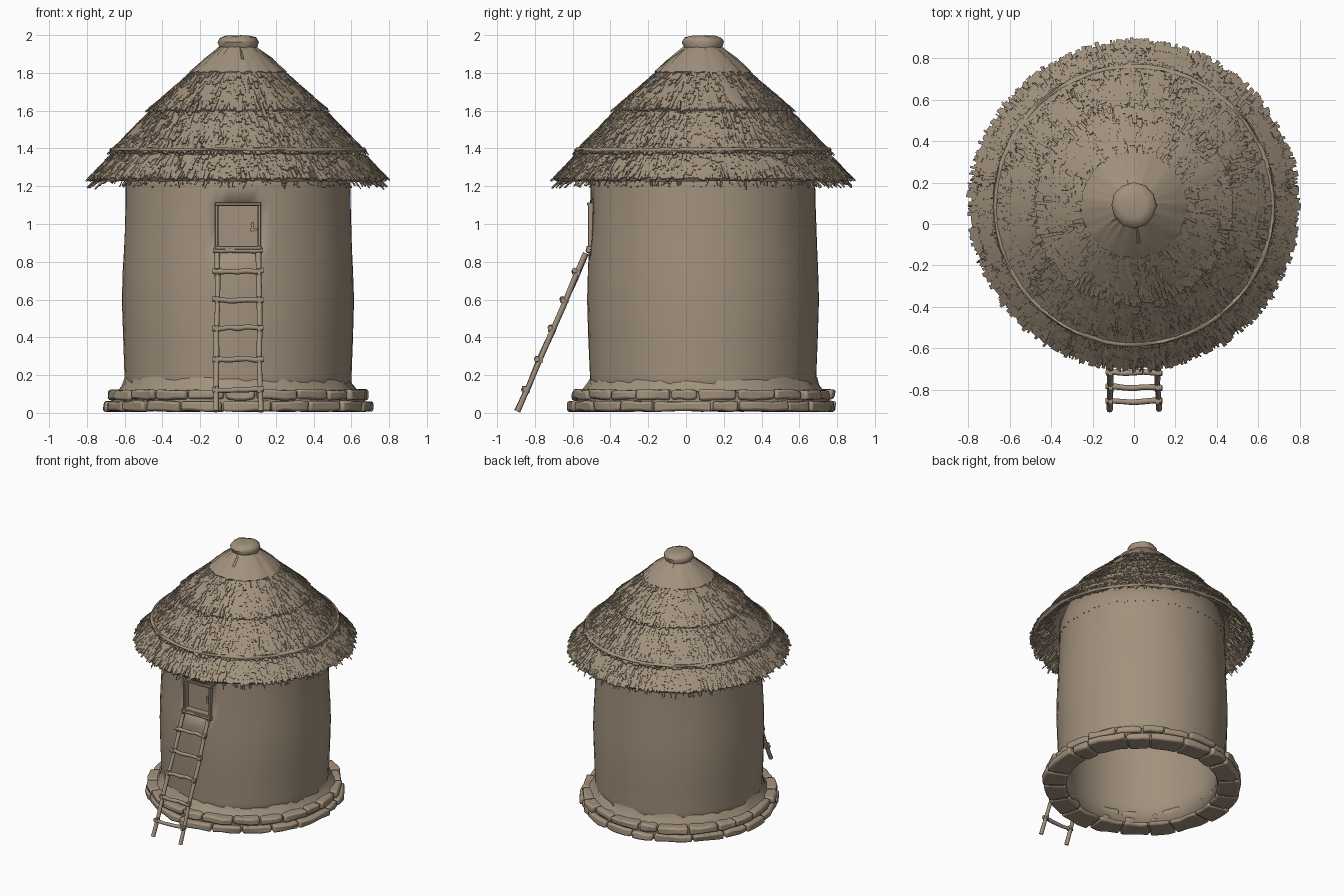
import bpy, bmesh, math, random
from math import cos, sin, pi, tau
from mathutils import Vector, Matrix

random.seed(4)
rnd = random.uniform
if "Cube" in bpy.data.objects:
    bpy.data.objects.remove(bpy.data.objects["Cube"])

CENTRE_Y = 0.09
CLAY = (0.36, 0.285, 0.205, 1)
clay = bpy.data.materials.new("tan clay")
clay.use_nodes = True
clay.diffuse_color = CLAY
bsdf = clay.node_tree.nodes["Principled BSDF"]
bsdf.inputs["Base Color"].default_value = CLAY
bsdf.inputs["Roughness"].default_value = 0.9


def finish(name, bm, smooth=None, y=CENTRE_Y):
    """Turn a bmesh into a named object."""
    bmesh.ops.recalc_face_normals(bm, faces=bm.faces)
    mesh = bpy.data.meshes.new(name)
    bm.to_mesh(mesh)
    bm.free()
    mesh.materials.append(clay)
    ob = bpy.data.objects.new(name, mesh)
    bpy.context.collection.objects.link(ob)
    ob.location.y = y
    if smooth:
        bpy.ops.object.select_all(action='DESELECT')
        ob.select_set(True)
        bpy.context.view_layer.objects.active = ob
        bpy.ops.object.shade_smooth_by_angle(angle=math.radians(smooth))
    return ob


def lathe(profile, seg, jitter=0.0, closed=False):
    """Revolve (radius, height) points around z."""
    bm = bmesh.new()
    rings = []
    for r, z in profile:
        ring = []
        for i in range(seg):
            a = tau * i / seg - pi / 2
            rr = r + rnd(-jitter, jitter)
            ring.append(bm.verts.new((rr * cos(a), rr * sin(a), z + rnd(-jitter, jitter))))
        rings.append(ring)
    pairs = list(zip(rings, rings[1:]))
    if closed:
        pairs.append((rings[-1], rings[0]))
    for lo, hi in pairs:
        for i in range(seg):
            j = (i + 1) % seg
            bm.faces.new((lo[i], lo[j], hi[j], hi[i]))
    return bm


def box(bm, centre, size):
    m = Matrix.Translation(centre) @ Matrix.Diagonal((*size, 1))
    bmesh.ops.create_cube(bm, size=1, matrix=m)


def rod(bm, start, end, radius, wobble=0.004, sides=8, steps=6):
    """Slightly crooked pole between two points."""
    start, end = Vector(start), Vector(end)
    turn = (end - start).to_track_quat('Z', 'Y')
    rings = []
    for k in range(steps + 1):
        p = start.lerp(end, k / steps)
        off = Vector((rnd(-wobble, wobble), rnd(-wobble, wobble), 0))
        r = radius * rnd(0.88, 1.1)
        rings.append([bm.verts.new(p + turn @ (off + Vector((r * cos(tau * i / sides), r * sin(tau * i / sides), 0))))
                      for i in range(sides)])
    for lo, hi in zip(rings, rings[1:]):
        for i in range(sides):
            j = (i + 1) % sides
            bm.faces.new((lo[i], lo[j], hi[j], hi[i]))
    bm.faces.new(rings[0])
    bm.faces.new(rings[-1])


# Hollow clay wall with a window opening
WIN_LOW, WIN_HIGH = 0.88, 1.105
wall_profile = [(0.597, 0.03), (0.6, 0.2), (0.608, 0.4), (0.614, 0.6), (0.61, 0.75),
                (0.604, WIN_LOW), (0.599, 1.0), (0.597, WIN_HIGH), (0.595, 1.2), (0.592, 1.38)]
bm = lathe(wall_profile, 64, 0.0015)
opening = [f for f in bm.faces
           if abs(f.calc_center_median().x) < 0.11 and f.calc_center_median().y < 0
           and WIN_LOW < f.calc_center_median().z < WIN_HIGH]
bmesh.ops.delete(bm, geom=opening, context='FACES')
wall = finish("wall", bm, 40)
shell = wall.modifiers.new("thickness", 'SOLIDIFY')
shell.thickness = 0.055
shell.offset = -1

# Ragged plaster at the wall foot
finish("wall_foot_plaster", lathe([(0.595, 0.185), (0.612, 0.15), (0.64, 0.11), (0.56, 0.09)], 48, 0.01), 50)

# Stone ring in two courses
def stone(bm, a0, a1, r0, r1, z0, z1, steps=3):
    rows = []
    for k in range(steps + 1):
        a = a0 + (a1 - a0) * k / steps
        corners = ((r0, z0), (r1, z0), (r1, z1), (r0, z1))
        row = []
        for r, z in corners:
            rr = r + rnd(-0.009, 0.009)
            row.append(bm.verts.new((rr * cos(a), rr * sin(a), z + rnd(-0.005, 0.005))))
        rows.append(row)
    for lo, hi in zip(rows, rows[1:]):
        for i in range(4):
            j = (i + 1) % 4
            bm.faces.new((lo[i], lo[j], hi[j], hi[i]))
    bm.faces.new(rows[0])
    bm.faces.new(rows[-1])


for name, count, z0, z1, outer in (("lower_stones", 19, 0.008, 0.062, 0.715),
                                   ("upper_stones", 22, 0.07, 0.122, 0.705)):
    bm = bmesh.new()
    cuts = [tau * (i + rnd(-0.22, 0.22)) / count for i in range(count)]
    cuts.append(cuts[0] + tau)
    for a, b in zip(cuts, cuts[1:]):
        stone(bm, a + 0.008, b - 0.008, 0.545, outer + rnd(-0.02, 0.006), z0, z1)
    ob = finish(name, bm, 45)
    bevel = ob.modifiers.new("worn_edges", 'BEVEL')
    bevel.width = 0.013
    bevel.segments = 2
    bevel.limit_method = 'ANGLE'
finish("stone_mortar", lathe([(0.56, 0.015), (0.67, 0.015), (0.67, 0.11), (0.56, 0.11)], 48, closed=True), 40)

# Window: frame, recessed shutter, latch and sill
front = CENTRE_Y - 0.598
bm = bmesh.new()
mid = (WIN_LOW + WIN_HIGH) / 2
for s in (-1, 1):
    box(bm, (s * 0.113, front + 0.018, mid), (0.018, 0.06, 0.245))
box(bm, (0, front + 0.015, WIN_HIGH), (0.244, 0.06, 0.018))
box(bm, (0, front + 0.01, WIN_LOW - 0.006), (0.25, 0.06, 0.02))
frame = finish("window_frame", bm, y=0)
frame.modifiers.new("soft_edges", 'BEVEL').width = 0.004
bm = bmesh.new()
box(bm, (0, front + 0.045, mid), (0.22, 0.015, 0.225))
finish("window_shutter", bm, y=0)
bm = bmesh.new()
box(bm, (0.09, front + 0.025, 0.97), (0.055, 0.014, 0.014))
box(bm, (0.075, front + 0.025, 0.985), (0.012, 0.02, 0.05))
finish("shutter_latch", bm, y=0)
bm = bmesh.new()
rod(bm, (-0.13, front - 0.008, 0.86), (0.13, front - 0.008, 0.86), 0.013)
finish("window_sill", bm, 50, y=0)

# Ladder leaning below the window
bm = bmesh.new()
foot, head = Vector((0.118, -0.893, 0.008)), Vector((0.108, -0.53, 0.845))
for s in (-1, 1):
    rod(bm, (s * foot.x, foot.y, foot.z), (s * head.x, head.y, head.z), 0.0145, 0.003)
finish("ladder_rails", bm, 50, y=0)
bm = bmesh.new()
for z in (0.125, 0.285, 0.445, 0.6, 0.745):
    y = foot.lerp(head, z / head.z).y - 0.016
    rod(bm, (-0.136, y, z + rnd(-0.008, 0.008)), (0.136, y, z + rnd(-0.008, 0.008)), 0.014, 0.005)
    # Lashings where each rung meets the rails
    for s in (-1, 1):
        box(bm, (s * 0.113, y + 0.008, z), (0.02, 0.042, 0.034))
finish("ladder_rungs", bm, 50, y=0)

# Roof tiers, each with a thick lower lip
tiers = [("roof_top_tier", 0.1, 1.935, 0.255, 1.805, 0),
         ("roof_upper_tier", 0.235, 1.81, 0.472, 1.605, 900),
         ("roof_middle_tier", 0.445, 1.615, 0.675, 1.38, 2100),
         ("roof_eave_tier", 0.645, 1.39, 0.785, 1.245, 1500)]
for name, r0, z0, r1, z1, straws in tiers:
    rm, zm = (r0 + r1) / 2 + 0.003, (z0 + z1) / 2 + 0.003
    finish(name, lathe([(r0, z0), (rm, zm), (r1, z1), (r1 - 0.012, z1 - 0.018),
                        (r0 - 0.04, z0 - 0.025)], 72, 0.005), 40)
    if not straws:
        continue
    # Straw bundles lying down the slope
    bm = bmesh.new()
    slope = Vector((r1 - r0, z1 - z0)).normalized()
    for i in range(straws):
        t = rnd(0.0, 0.95) if i % 4 else rnd(0.88, 0.97)
        r, z, a = r0 + (r1 - r0) * t, z0 + (z1 - z0) * t, rnd(0, tau)
        out, side = Vector((cos(a), sin(a), 0)), Vector((-sin(a), cos(a), 0))
        down = out * slope.x + Vector((0, 0, slope.y))
        up = side.cross(down) * -1
        if up.z < 0:
            up = -up
        along = (down + side * rnd(-0.2, 0.2) + up * rnd(0.0, 0.09)).normalized()
        across = along.cross(up).normalized()
        m = Matrix((across, along, across.cross(along))).transposed().to_4x4()
        m.translation = out * r + Vector((0, 0, z)) + up * 0.002
        size = Matrix.Diagonal((rnd(0.005, 0.02), rnd(0.035, 0.075), rnd(0.006, 0.011), 1))
        bmesh.ops.create_cube(bm, size=1, matrix=m @ size)
    finish(name + "_straw", bm)

# Underside of the roof, parallel to the slope
finish("roof_lining", lathe([(0.775, 1.23), (0.58, 1.385), (0.3, 1.66), (0.06, 1.88)], 64, 0.004), 50)

# Straw fringe under the eave
bm = bmesh.new()
for i in range(700):
    a, r = rnd(0, tau), rnd(0.62, 0.755)
    z = 1.38 - 0.83 * (r - 0.58)
    b = a + rnd(-0.04, 0.04)
    step = rnd(0.03, 0.055)
    start = Vector((r * cos(a), r * sin(a), z))
    end = Vector(((r + step) * cos(b), (r + step) * sin(b), z - step))
    rod(bm, start, end, rnd(0.003, 0.006), 0, 4, 1)
finish("eave_fringe", bm)

# Binding hoop over the thatch
hoop = [(0.668 + 0.013 * cos(tau * k / 6), 1.392 + 0.013 * sin(tau * k / 6)) for k in range(6)]
finish("thatch_hoop", lathe(hoop, 60, 0.003, closed=True), 60)

# Small straw ends poking through the wall top
bm = bmesh.new()
for i in range(70):
    a, z = tau * (i + rnd(-0.4, 0.4)) / 70, 1.21 + rnd(-0.012, 0.012)
    rod(bm, (0.58 * cos(a), 0.58 * sin(a), z), (0.603 * cos(a), 0.603 * sin(a), z - 0.004), 0.004, 0, 4, 1)
finish("wall_straw_ends", bm)

# Tied knob on the peak
bm = lathe([(0.125, 1.91), (0.1, 1.935), (0.11, 1.965), (0.098, 1.985), (0.06, 1.996), (0.01, 1.997)], 12, 0.003)
bmesh.ops.holes_fill(bm, edges=[e for e in bm.edges if e.is_boundary and e.verts[0].co.z > 1.98])
finish("peak_knob", bm, 50)
